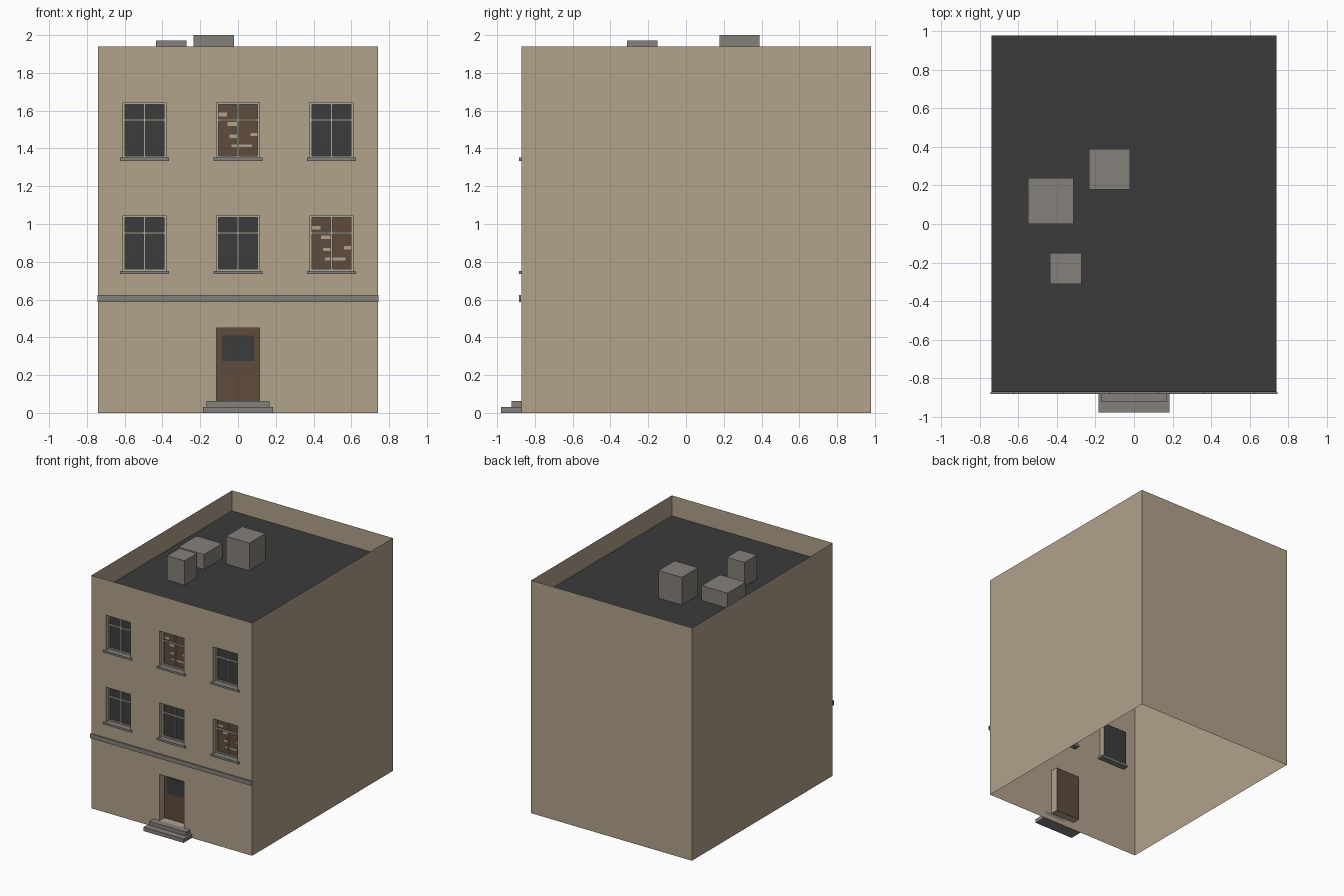
import bpy, bmesh
from mathutils import Vector

if "Cube" in bpy.data.objects:
    bpy.data.objects.remove(bpy.data.objects["Cube"])

W, YF, YB, H = 0.741, -0.872, 0.98, 1.94      # half width, front, back, height
ROOF_Z, RIM = 1.77, 0.057
HALF = 0.113                                  # half width of every opening
COLS = (-0.495, 0.0, 0.495)
SILLS = (0.75, 1.349)
WIN_H = 0.295
DEPTH, DOOR_DEPTH = 0.05, 0.065


def material(name, rgb):
    m = bpy.data.materials.new(name)
    m.diffuse_color = (*rgb, 1)
    m.use_nodes = True
    m.node_tree.nodes["Principled BSDF"].inputs["Base Color"].default_value = m.diffuse_color
    return m


WALL = material("tan wall", (0.445, 0.360, 0.258))
STONE = material("grey stone", (0.235, 0.220, 0.198))
TAR = material("dark roof", (0.044, 0.044, 0.044))
GLASS = material("dark glass", (0.046, 0.046, 0.047))
WOOD = material("brown wood", (0.117, 0.072, 0.045))
FRAME = material("pale frame", (0.42, 0.40, 0.33))


def finish(name, bm, mats):
    me = bpy.data.meshes.new(name)
    bm.to_mesh(me)
    bm.free()
    ob = bpy.data.objects.new(name, me)
    bpy.context.collection.objects.link(ob)
    for m in mats:
        me.materials.append(m)
    return ob


def boxes(name, mat, spans):
    """One object from boxes given as (x0, x1, y0, y1, z0, z1)."""
    bm = bmesh.new()
    for x0, x1, y0, y1, z0, z1 in spans:
        vs = bmesh.ops.create_cube(bm, size=1)["verts"]
        for v in vs:
            v.co = Vector(((x0 + x1) / 2 + v.co.x * (x1 - x0),
                           (y0 + y1) / 2 + v.co.y * (y1 - y0),
                           (z0 + z1) / 2 + v.co.z * (z1 - z0)))
    return finish(name, bm, [mat])


# Building shell, open underneath: front wall is a grid whose openings are pushed in
bm = bmesh.new()


def quad(*pts):
    return bm.faces.new([bm.verts.new(p) for p in pts])


def push(face, vec, mat):
    new = bmesh.ops.extrude_discrete_faces(bm, faces=[face])["faces"][0]
    bmesh.ops.translate(bm, vec=vec, verts=new.verts[:])
    new.material_index = mat


xs = [-W] + [c + s * HALF for c in COLS for s in (-1, 1)] + [W]
zs = [0, 0.064, 0.45] + [z + d for z in SILLS for d in (0, WIN_H)] + [H]
openings = []
for i in range(len(xs) - 1):
    for j in range(len(zs) - 1):
        f = quad((xs[i], YF, zs[j]), (xs[i + 1], YF, zs[j]),
                 (xs[i + 1], YF, zs[j + 1]), (xs[i], YF, zs[j + 1]))
        if i % 2 and (j in (3, 5) or (j == 1 and i == 3)):
            wood = j == 1 or (i, j) in ((5, 3), (3, 5))   # door, two boarded windows
            openings.append((f, DOOR_DEPTH if j == 1 else DEPTH, 4 if wood else 3))
quad((W, YF, 0), (W, YB, 0), (W, YB, H), (W, YF, H))
quad((W, YB, 0), (-W, YB, 0), (-W, YB, H), (W, YB, H))
quad((-W, YB, 0), (-W, YF, 0), (-W, YF, H), (-W, YB, H))
for f, d, m in openings:
    push(f, (0, d, 0), m)

# Parapet rim and sunken roof deck
top = quad((-W, YF, H), (W, YF, H), (W, YB, H), (-W, YB, H))
for f in bmesh.ops.inset_region(bm, faces=[top], thickness=RIM)["faces"]:
    f.material_index = 1
push(top, (0, 0, ROOF_Z - H), 2)
bmesh.ops.remove_doubles(bm, verts=bm.verts[:], dist=1e-5)
finish("building_shell", bm, [WALL, STONE, TAR, GLASS, WOOD])

# Window frames, mullions, transoms and sills
YG = YF + DEPTH
frames, sills = [], []
for z in SILLS:
    for c in COLS:
        a, b, t, y0, y1 = c - HALF, c + HALF, z + WIN_H, YG - 0.015, YG - 0.001
        frames += [(a, a + 0.011, y0, y1, z, t), (b - 0.011, b, y0, y1, z, t),
                   (a + 0.011, b - 0.011, y0, y1, t - 0.011, t),
                   (a + 0.011, b - 0.011, y0, y1, z, z + 0.011),
                   (c - 0.005, c + 0.005, y0, y1, z + 0.011, t - 0.011),
                   (a + 0.011, b - 0.011, y0 + 0.001, y1, z + 0.196, z + 0.207)]
        sills.append((c - 0.13, c + 0.13, YF - 0.012, YG, z - 0.015, z + 0.002))
boxes("window_frames", FRAME, frames)
boxes("window_sills", STONE, sills)

# Pale flecks on the two brown windows
flecks = []
for c, z in ((COLS[2], SILLS[0]), (COLS[1], SILLS[1])):
    for dx, dz, w, h in ((-0.08, 0.23, 0.045, 0.02), (-0.03, 0.18, 0.05, 0.02),
                         (-0.02, 0.115, 0.05, 0.018), (0.085, 0.125, 0.035, 0.018),
                         (0.02, 0.065, 0.11, 0.014)):
        flecks.append((c + dx - w / 2, c + dx + w / 2, YG - 0.003, YG - 0.001,
                       z + dz - h / 2, z + dz + h / 2))
boxes("window_flecks", WALL, flecks)

# Door pane, steps and belt course
YD = YF + DOOR_DEPTH
boxes("door_pane", GLASS, [(-0.085, 0.085, YD - 0.005, YD - 0.001, 0.275, 0.41)])
boxes("front_steps", STONE, [(-0.185, 0.185, -0.98, YF, 0, 0.032),
                             (-0.168, 0.168, -0.925, YF, 0.032, 0.064)])
boxes("belt_course", STONE, [(-0.745, 0.745, YF - 0.012, YF - 0.0005, 0.588, 0.624)])

# Roof units
boxes("roof_units", STONE, [(-0.55, -0.313, 0.0, 0.24, ROOF_Z, 1.895),
                            (-0.235, -0.02, 0.178, 0.39, ROOF_Z, 2.0),
                            (-0.435, -0.273, -0.312, -0.15, ROOF_Z, 1.972)])
